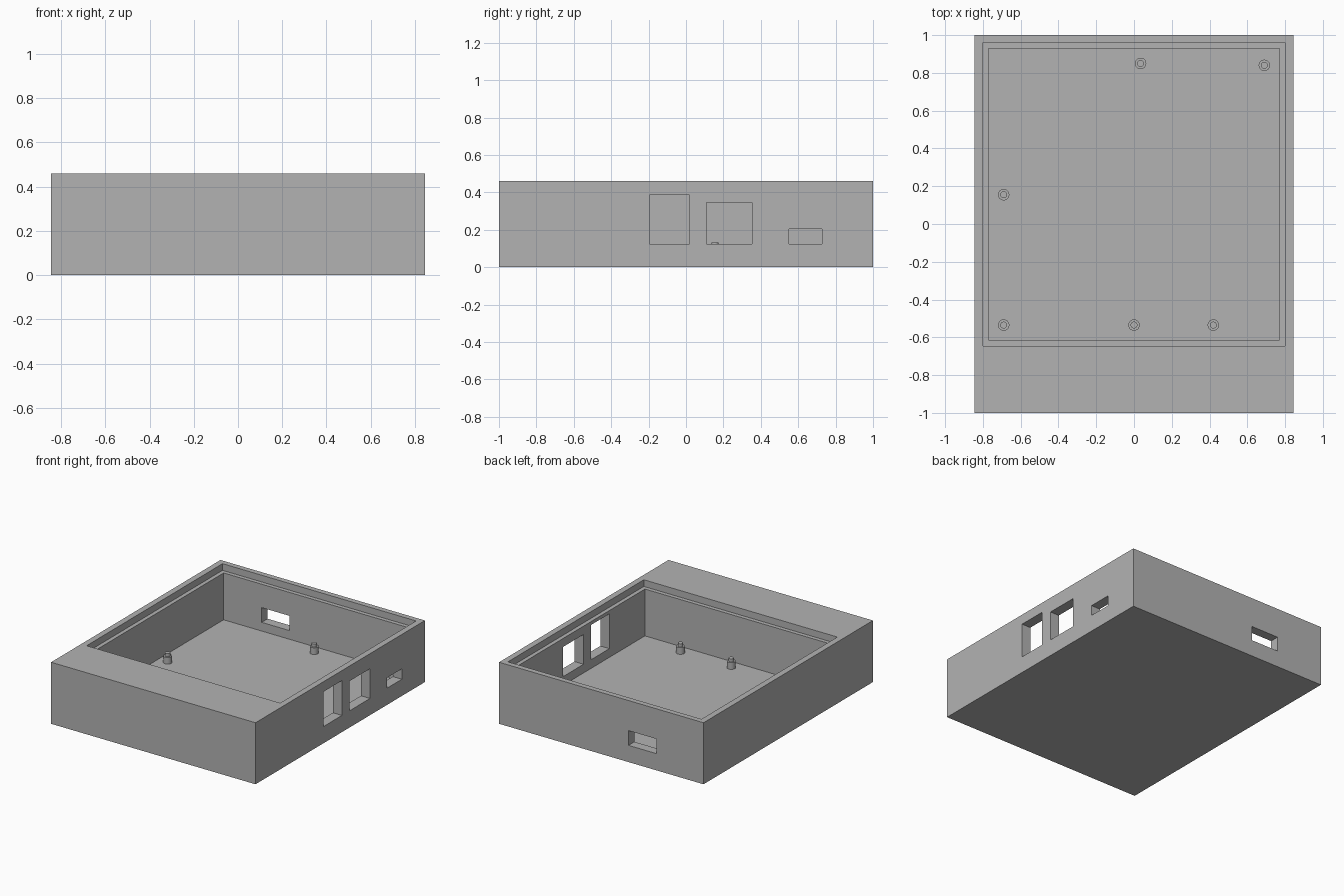
import bpy

cube = bpy.data.objects.get("Cube")
if cube:
    bpy.data.objects.remove(cube, do_unlink=True)

grey = bpy.data.materials.new("plain grey")
grey.use_nodes = True
colour = (0.45, 0.45, 0.45, 1)
grey.diffuse_color = colour
grey.node_tree.nodes["Principled BSDF"].inputs["Base Color"].default_value = colour

FLOOR, LEDGE, TOP = 0.06, 0.41, 0.46


def box(name, x, y, z):
    """Axis-aligned box from (low, high) pairs."""
    bpy.ops.mesh.primitive_cube_add(size=1)
    ob = bpy.context.object
    ob.name = name
    ob.location = [(a + b) / 2 for a, b in (x, y, z)]
    ob.scale = [b - a for a, b in (x, y, z)]
    bpy.ops.object.transform_apply(location=True, rotation=False, scale=True)
    ob.data.materials.append(grey)
    return ob


def cut(target, x, y, z):
    """Remove a box-shaped volume from the target."""
    cutter = box("cutter", x, y, z)
    cutter.hide_render = True
    mod = target.modifiers.new("cut", "BOOLEAN")
    mod.operation = "DIFFERENCE"
    mod.solver = "EXACT"
    mod.object = cutter
    bpy.context.view_layer.objects.active = target
    bpy.ops.object.modifier_apply(modifier=mod.name)
    bpy.data.objects.remove(cutter, do_unlink=True)


def cylinder(name, x, y, radius, low, high):
    bpy.ops.mesh.primitive_cylinder_add(vertices=32, radius=radius, depth=high - low,
                                        location=(x, y, (low + high) / 2))
    ob = bpy.context.object
    ob.name = name
    ob.data.materials.append(grey)
    bpy.ops.object.shade_smooth_by_angle()


# Tray body with main cavity and a shallow lid recess
tray = box("enclosure_tray", (-0.845, 0.845), (-1, 1), (0, TOP))
cut(tray, (-0.77, 0.77), (-0.615, 0.93), (FLOOR, TOP + 0.1))
cut(tray, (-0.80, 0.80), (-0.645, 0.96), (LEDGE, TOP + 0.1))

# Port openings in the left wall
for y, top in (((-0.195, 0.02), 0.385), ((0.11, 0.352), 0.347), ((0.55, 0.728), 0.203)):
    cut(tray, (0.70, 0.95), y, (0.125, top))

# Port opening in the back wall
cut(tray, (-0.455, -0.225), (0.88, 1.1), (0.125, 0.235))

# Board supports with locating pins
supports = ((0.035, 0.85), (0.69, 0.84), (-0.69, 0.155),
            (-0.69, -0.535), (0, -0.535), (0.42, -0.535))
for x, y in supports:
    cylinder("standoff", x, y, 0.03, FLOOR - 0.01, 0.11)
    cylinder("locating_pin", x, y, 0.018, 0.10, 0.133)
